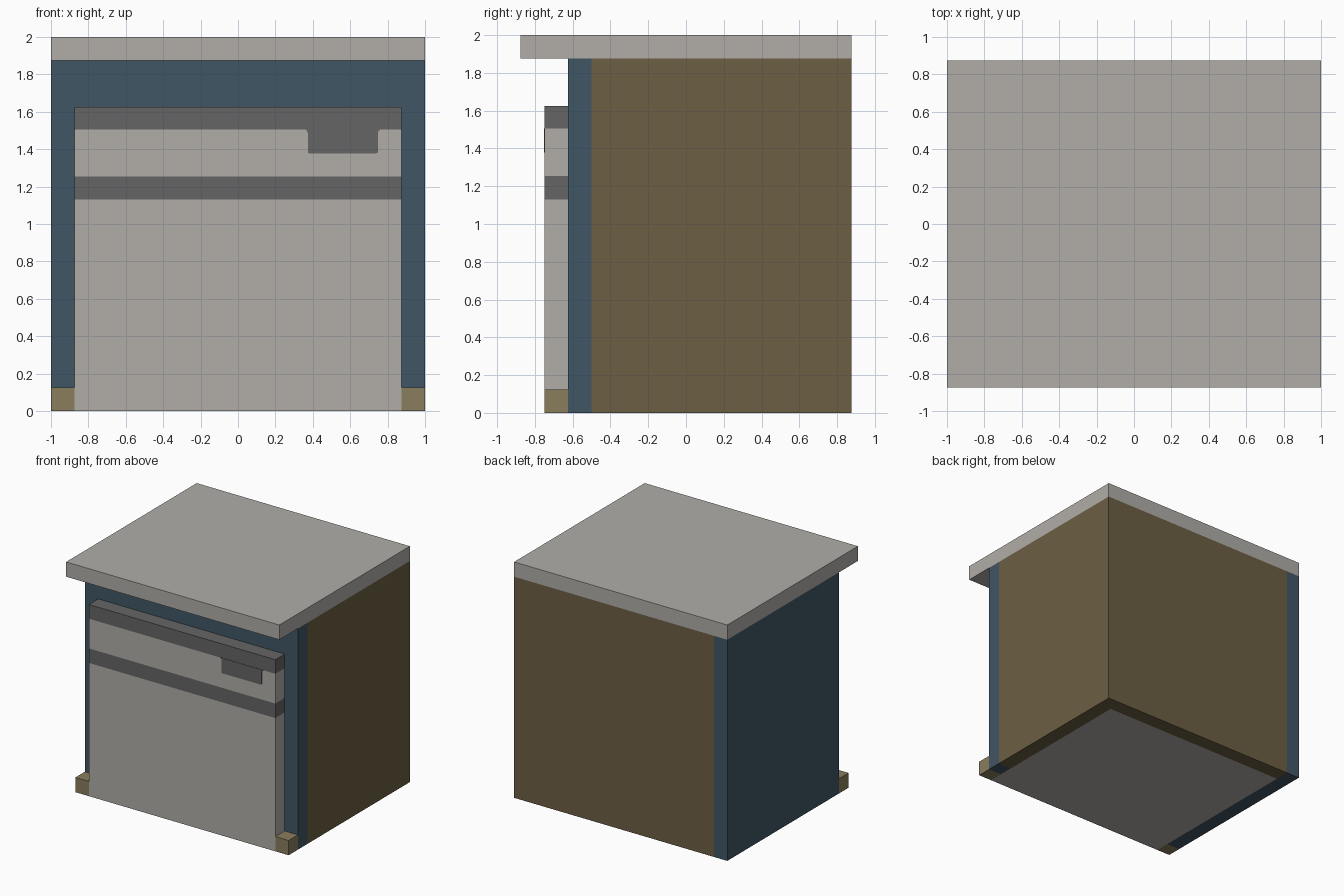
import bpy, bmesh, math

if "Cube" in bpy.data.objects:
    bpy.data.objects.remove(bpy.data.objects["Cube"])


def material(name, rgb):
    lin = [(c / 255 / 12.92 if c < 10 else ((c / 255 + 0.055) / 1.055) ** 2.4) for c in rgb]
    m = bpy.data.materials.new(name)
    m.diffuse_color = (*lin, 1)
    m.use_nodes = True
    m.node_tree.nodes["Principled BSDF"].inputs["Base Color"].default_value = m.diffuse_color
    return m


LIGHT = material("light grey", (177, 174, 169))
DARK = material("dark grey", (101, 101, 101))
BLUE = material("slate blue", (64, 86, 101))
BROWN = material("brown", (108, 94, 67))
TAN = material("tan", (137, 125, 93))


def add_object(name, bm, *mats):
    me = bpy.data.meshes.new(name)
    bmesh.ops.recalc_face_normals(bm, faces=bm.faces)
    bm.to_mesh(me)
    bm.free()
    for m in mats:
        me.materials.append(m)
    ob = bpy.data.objects.new(name, me)
    bpy.context.collection.objects.link(ob)
    return ob


def box_bm(xs, ys, zs):
    bm = bmesh.new()
    bmesh.ops.create_cube(bm, size=1)
    for v in bm.verts:
        v.co = [r[0] if c < 0 else r[1] for c, r in zip(v.co, (xs, ys, zs))]
    return bm


def box(name, xs, ys, zs, mat):
    return add_object(name, box_bm(xs, ys, zs), mat)


# Countertop
box("countertop", (-1, 1), (-0.875, 0.875), (1.875, 2), LIGHT)

# Cabinet panels and front frame
box("left_panel", (-1, -0.875), (-0.625, 0.875), (0, 1.875), BLUE)
box("front_post", (0.875, 1), (-0.625, -0.5), (0, 1.875), BLUE)
box("front_header", (-0.875, 0.875), (-0.625, -0.5), (1.625, 1.875), BLUE)
box("right_panel", (0.875, 1), (-0.5, 0.75), (0, 1.875), BROWN)
box("back_panel", (-0.875, 1), (0.75, 0.875), (0, 1.875), BROWN)

# Small feet at the front corners
for side, x in (("left", -1), ("right", 0.875)):
    box(side + "_foot", (x, x + 0.125), (-0.75, -0.625), (0, 0.125), TAN)

# Appliance body, cut into bands coloured by height
bm = box_bm((-0.875, 0.875), (-0.75, 0.75), (0, 1.625))
for z in (1.13, 1.253, 1.505):
    bmesh.ops.bisect_plane(bm, geom=bm.verts[:] + bm.edges[:] + bm.faces[:],
                           plane_co=(0, 0, z), plane_no=(0, 0, 1))
for f in bm.faces:
    z = f.calc_center_median().z
    f.material_index = 1 if 1.13 < z < 1.253 or z > 1.505 else 0
add_object("appliance_body", bm, LIGHT, DARK)

# Handle plate: flared top corners, slightly rounded bottom corners
pts = []


def arc(cx, cz, r, a0, a1):
    for i in range(5):
        a = math.radians(a0 + (a1 - a0) * i / 4)
        pts.append((cx + r * math.cos(a), cz + r * math.sin(a)))


L, R, B, T = 0.373, 0.748, 1.378, 1.506
arc(L - 0.02, T - 0.02, 0.02, 90, 0)
arc(L + 0.008, B + 0.008, 0.008, 180, 270)
arc(R - 0.008, B + 0.008, 0.008, 270, 360)
arc(R + 0.02, T - 0.02, 0.02, 180, 90)
bm = bmesh.new()
face = bm.faces.new([bm.verts.new((x, -0.75, z)) for x, z in pts])
ext = bmesh.ops.extrude_face_region(bm, geom=[face])
for g in ext["geom"]:
    if isinstance(g, bmesh.types.BMVert):
        g.co.y = -0.753
add_object("handle", bm, DARK)
